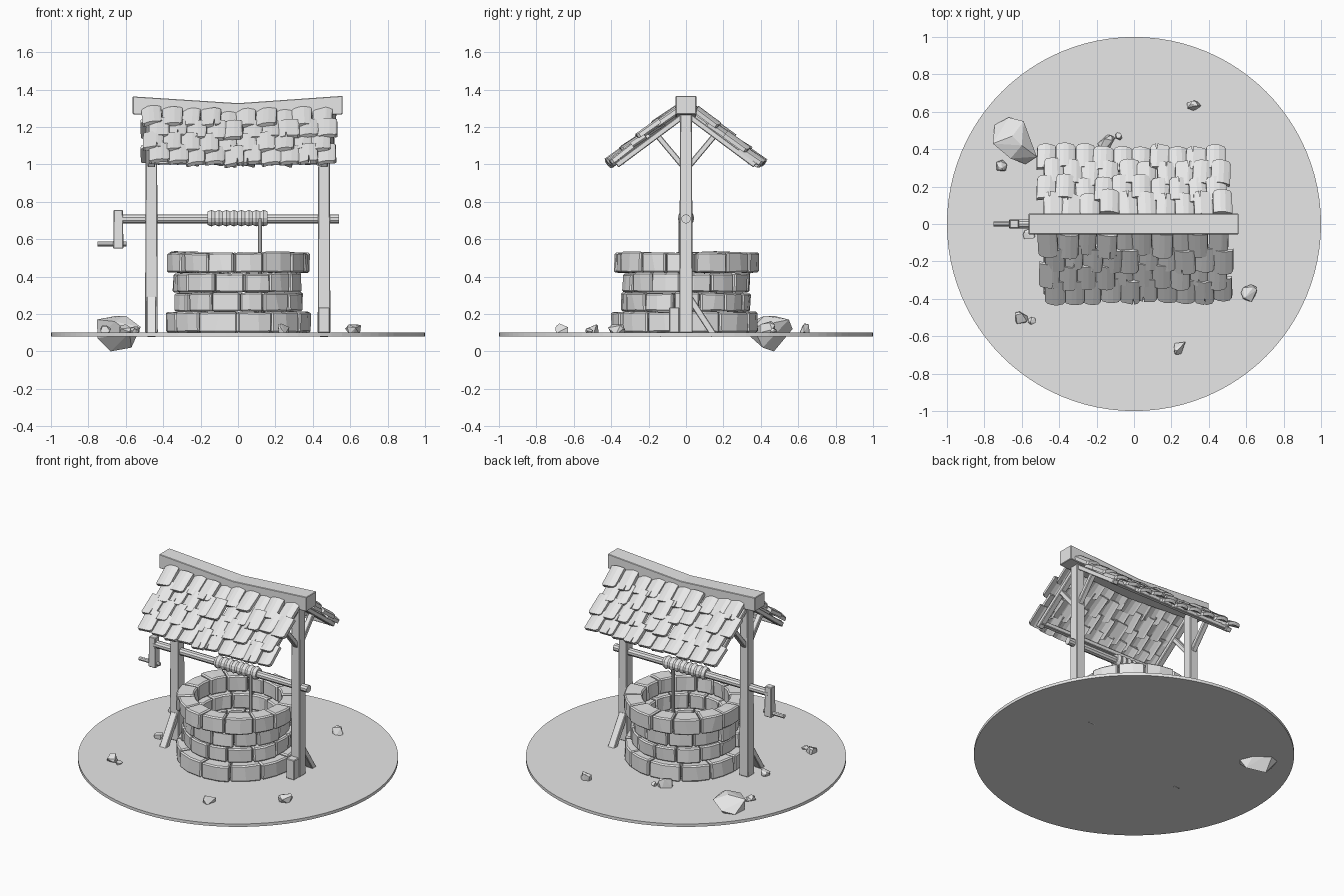
import bpy, bmesh, math, random
from mathutils import Vector, Matrix

random.seed(7)
if "Cube" in bpy.data.objects:
    bpy.data.objects.remove(bpy.data.objects["Cube"])

GREY = (0.8, 0.8, 0.8, 1)
mat = bpy.data.materials.new("plain grey")
mat.use_nodes = True
mat.diffuse_color = GREY
mat.node_tree.nodes["Principled BSDF"].inputs["Base Color"].default_value = GREY


def rnd(a):
    return random.uniform(-a, a)


def finish(name, bm, bevel=0):
    bmesh.ops.recalc_face_normals(bm, faces=bm.faces)
    mesh = bpy.data.meshes.new(name)
    bm.to_mesh(mesh)
    bm.free()
    mesh.materials.append(mat)
    ob = bpy.data.objects.new(name, mesh)
    bpy.context.collection.objects.link(ob)
    if bevel:
        m = ob.modifiers.new("bevel", 'BEVEL')
        m.width, m.segments, m.limit_method = bevel, 1, 'ANGLE'
        m.angle_limit = math.radians(40)
    return ob


def axis_matrix(a, b):
    """Frame halfway between a and b, with z along the line."""
    a, b = Vector(a), Vector(b)
    z = (b - a).normalized()
    x = Vector((0, 1, 0)) if abs(z.x) > 0.9 else Vector((1, 0, 0))
    y = z.cross(x)
    m = Matrix((x, y, z)).transposed().to_4x4()
    m.translation = (a + b) / 2
    return m, (b - a).length


def beam(name, a, b, w, d, taper=1.0, bevel=0.004):
    m, length = axis_matrix(a, b)
    bm = bmesh.new()
    bmesh.ops.create_cube(bm, size=1)
    for v in bm.verts:
        k = taper if v.co.z > 0 else 1
        v.co = m @ Vector((v.co.x * w * k, v.co.y * d * k, v.co.z * length))
    return finish(name, bm, bevel)


def rod(name, a, b, r, sides=10):
    m, length = axis_matrix(a, b)
    bm = bmesh.new()
    bmesh.ops.create_cone(bm, cap_ends=True, segments=sides, radius1=r,
                          radius2=r, depth=length, matrix=m)
    return finish(name, bm)


def grid_solid(bm, grid_top, grid_low):
    """Closed slab between two equal grids of points."""
    t = [[bm.verts.new(p) for p in row] for row in grid_top]
    l = [[bm.verts.new(p) for p in row] for row in grid_low]
    n, m = len(t), len(t[0])
    for i in range(n - 1):
        for j in range(m - 1):
            for g in (t, l):
                bm.faces.new((g[i][j], g[i + 1][j], g[i + 1][j + 1], g[i][j + 1]))
    rim = [(i, 0) for i in range(n)] + [(n - 1, j) for j in range(1, m)]
    rim += [(i, m - 1) for i in range(n - 2, -1, -1)] + [(0, j) for j in range(m - 2, 0, -1)]
    for (i, j), (p, q) in zip(rim, rim[1:] + rim[:1]):
        bm.faces.new((t[i][j], t[p][q], l[p][q], l[i][j]))


# Ground disc
rod("ground_disc", (0, 0, 0.08), (0, 0, 0.1), 1.0, 96)

# Stone courses of the well wall
COURSES = [(0.1, 0.212, 0.39, 0.28, 12), (0.212, 0.315, 0.345, 0.24, 14),
           (0.315, 0.42, 0.34, 0.24, 13), (0.42, 0.532, 0.38, 0.27, 14)]
for c, (z0, z1, ro, ri, count) in enumerate(COURSES):
    bm = bmesh.new()
    step = math.tau / count
    cuts = [k * step + c * 0.21 + rnd(0.05) for k in range(count)]
    cuts.append(cuts[0] + math.tau)
    for a, b in zip(cuts, cuts[1:]):
        out, top = rnd(0.008), rnd(0.004)
        layers = []
        for z in (z1 - 0.002 + top, z0 + 0.001):
            layers.append([[(r * math.cos(t), r * math.sin(t), z + rnd(0.002))
                            for t in (a + 0.01, (a + b) / 2 + rnd(0.05), b - 0.01)]
                           for r in (ri + rnd(0.005), ro + out + rnd(0.005))])
        grid_solid(bm, *layers)
    finish(f"wall_course_{c + 1}", bm, 0.008)

# Posts, foot braces, roof braces and rafters
for side, x in (("left", 0.46), ("right", -0.463)):
    s = 1 if x > 0 else -1
    beam(f"{side}_post", (x, 0, 0.1), (x, 0, 1.28), 0.068, 0.072, 0.88)
    beam(f"{side}_foot_brace", (x, s * 0.15, 0.085), (x, s * 0.02, 0.285), 0.05, 0.035)
    for y in (-1, 1):
        end = "front" if y < 0 else "back"
        beam(f"{side}_{end}_roof_brace", (x, y * 0.02, 0.995),
             (x, y * 0.15, 1.15), 0.035, 0.03)
        beam(f"{side}_{end}_rafter", (x, y * 0.02, 1.255), (x, y * 0.37, 0.995), 0.04, 0.03)
beam("left_post_foot_block", (0.46, -0.063, 0.1), (0.46, -0.063, 0.235), 0.062, 0.055)
for end, y in (("front", -1), ("back", 1)):
    beam(f"{end}_purlin", (-0.48, y * 0.345, 1.015), (0.48, y * 0.345, 1.015), 0.03, 0.03)

# Sagging ridge beam
bm = bmesh.new()
SPANS = [(-0.563, 1.363, 1.268), (0, 1.327, 1.235), (0.56, 1.366, 1.268)]
grid_solid(bm, [[(x, y, t) for y in (-0.055, 0.055)] for x, t, _ in SPANS],
           [[(x, y, b) for y in (-0.055, 0.055)] for x, _, b in SPANS])
finish("ridge_beam", bm, 0.003)


# Shingles: arched slabs, some with a split in the lower edge
def shingle(bm, width, length, m, split):
    cols = [(-0.5, 0.014), (-0.4, 0.003), (-0.13, 0), (0.13, 0), (0.4, 0.004), (0.5, 0.018)]
    if split:
        k = random.choice((-0.15, 0.05, 0.2))
        cols = cols[:2] + [(k - 0.04, 0), (k, 0.045), (k + 0.04, 0)] + cols[4:]
    layers = []
    for thick in (0.022, 0):
        layers.append([[m @ Vector((u * width, v, 0.014 * (1 - 4 * u * u) + thick))
                        for v in (length, cut)] for u, cut in cols])
    grid_solid(bm, *layers)


ROWS = [(0.155, 1.195), (0.24, 1.127), (0.325, 1.06), (0.405, 0.993)]
for side, turn in (("front", 0), ("back", math.pi)):
    for r, (y, z) in enumerate(ROWS):
        bm = bmesh.new()
        count = 10
        w = 1.0 / count
        shift = 0.02 if r % 2 else -0.01
        for k in range(count):
            x = (k + 0.5) * w - 0.5 + shift + rnd(0.006)
            sag = 0.035 * abs(x) - 0.012
            m = (Matrix.Rotation(turn, 4, 'Z')
                 @ Matrix.Translation((x, -y + rnd(0.014), z + sag + rnd(0.006)))
                 @ Matrix.Rotation(math.radians(35 + rnd(3)), 4, 'X')
                 @ Matrix.Rotation(-0.13 + rnd(0.06), 4, 'Y')
                 @ Matrix.Rotation(rnd(0.05), 4, 'Z'))
            shingle(bm, w * 1.06 + rnd(0.004), 0.15, m, random.random() < 0.35)
        ob = finish(f"{side}_shingle_row_{r + 1}", bm)
        ob.location.x = 0.008

# Windlass: shaft, crank, wound rope and hanging rope
rod("shaft", (-0.64, 0, 0.708), (0.54, 0, 0.708), 0.025, 10)
beam("crank_arm", (-0.64, 0, 0.55), (-0.64, 0, 0.757), 0.055, 0.05, 0.9)
rod("crank_handle", (-0.75, 0, 0.575), (-0.595, 0, 0.575), 0.013, 8)
for k in range(8):
    x = -0.142 + k * 0.04
    bm = bmesh.new()
    m, _ = axis_matrix((x - 0.02, 0, 0.712), (x + 0.02, 0, 0.712))
    for end in (-1, 1):
        bmesh.ops.create_cone(bm, cap_ends=True, segments=12, radius1=0.044 - 0.008 * (end < 0),
                              radius2=0.044 - 0.008 * (end > 0), depth=0.021,
                              matrix=m @ Matrix.Translation((0, 0, end * 0.01)))
    finish(f"rope_coil_{k + 1}", bm)
rod("hanging_rope", (0.118, -0.03, 0.1), (0.118, -0.03, 0.71), 0.011, 8)


# Rocks
def hull_rock(name, points):
    bm = bmesh.new()
    for p in points:
        bm.verts.new(p)
    res = bmesh.ops.convex_hull(bm, input=bm.verts)
    loose = [g for g in res["geom_interior"] if isinstance(g, bmesh.types.BMVert)]
    bmesh.ops.delete(bm, geom=loose, context='VERTS')
    finish(name, bm)


hull_rock("boulder", [(-0.755, 0.43, 0.17), (-0.745, 0.53, 0.1), (-0.67, 0.57, 0.12),
                      (-0.59, 0.55, 0.17), (-0.52, 0.36, 0.13), (-0.58, 0.32, 0.1),
                      (-0.66, 0.35, 0.16), (-0.65, 0.47, 0.19), (-0.6, 0.42, 0.19),
                      (-0.68, 0.47, 0.0), (-0.57, 0.41, 0.02), (-0.75, 0.44, 0.07)])
ROCKS = [(0.32, 0.63, 0.042), (-0.15, 0.44, 0.052), (-0.085, 0.467, 0.022),
         (-0.71, 0.31, 0.034), (-0.56, -0.06, 0.035), (-0.605, -0.5, 0.04),
         (-0.545, -0.518, 0.022), (0.62, -0.37, 0.048), (0.245, -0.66, 0.044)]
for k, (x, y, r) in enumerate(ROCKS):
    pts = []
    for _ in range(14):
        d = Vector((rnd(1), rnd(1), rnd(1))).normalized() * r
        pts.append((x + d.x, y + d.y, 0.1 + r * 0.4 + d.z * 0.85))
    hull_rock(f"pebble_{k + 1}", pts)
